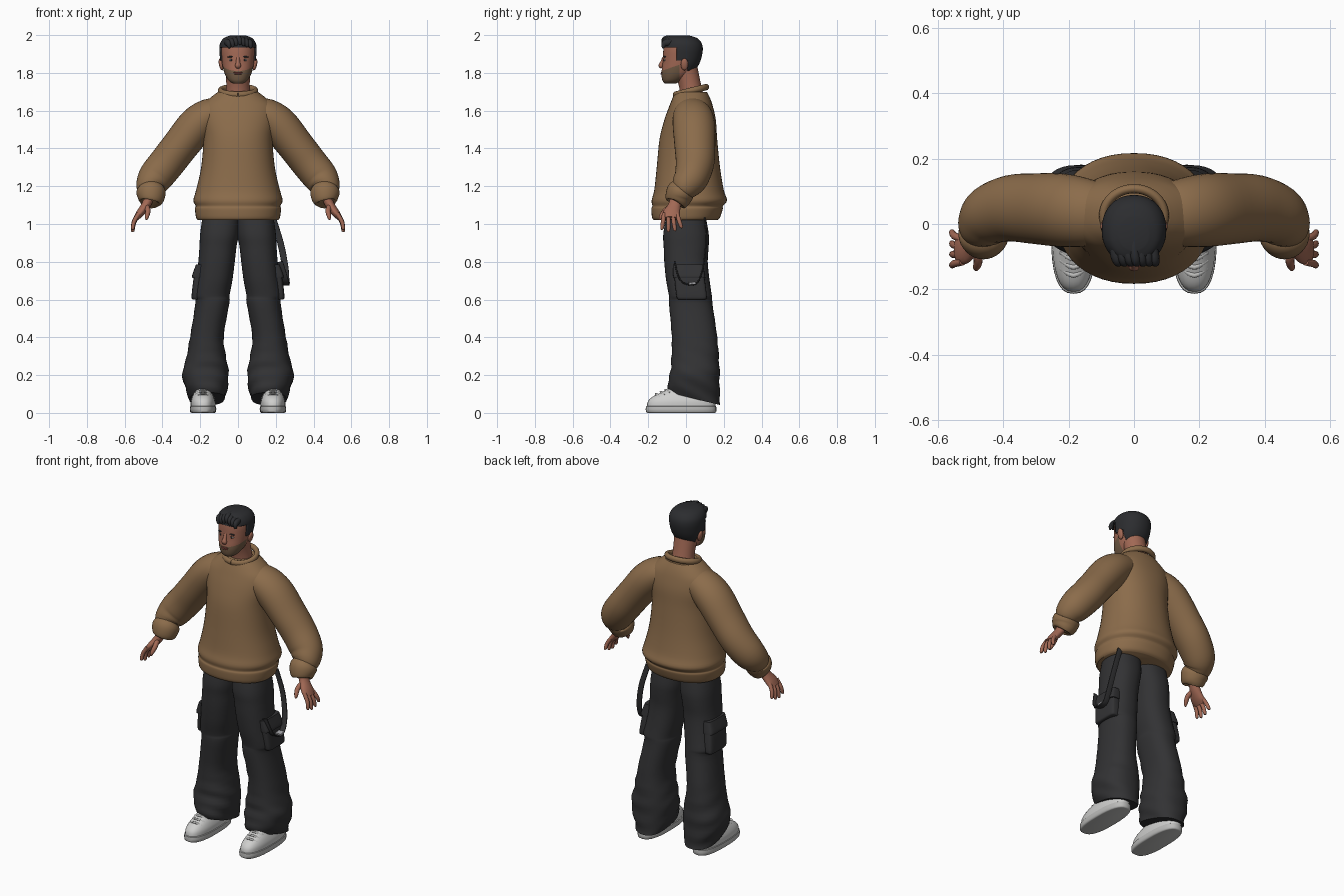
import bpy, bmesh, math
from mathutils import Vector

cube = bpy.data.objects.get("Cube")
if cube:
    bpy.data.objects.remove(cube, do_unlink=True)


def material(name, r, g, b):
    m = bpy.data.materials.new(name)
    m.use_nodes = True
    m.diffuse_color = (r, g, b, 1)
    bsdf = m.node_tree.nodes["Principled BSDF"]
    bsdf.inputs["Base Color"].default_value = (r, g, b, 1)
    bsdf.inputs["Roughness"].default_value = .8
    return m


SWEATER = material("brown knit", .26, .15, .07)
DENIM = material("charcoal cloth", .032, .032, .034)
SKIN = material("skin", .36, .14, .09)
BEARD = material("stubble", .17, .105, .06)
HAIR = material("black hair", .025, .026, .029)
LIP = material("lips", .25, .07, .055)
SHOE = material("pale shoe", .62, .62, .61)
SOLE = material("shoe sole", .5, .5, .49)
EYE = material("eye white", .5, .45, .42)
METAL = material("steel", .4, .4, .42)
made = []


def finish(name, bm, *mats):
    bmesh.ops.recalc_face_normals(bm, faces=bm.faces)
    mesh = bpy.data.meshes.new(name)
    bm.to_mesh(mesh)
    bm.free()
    for m in mats:
        mesh.materials.append(m)
    ob = bpy.data.objects.new(name, mesh)
    bpy.context.scene.collection.objects.link(ob)
    made.append(ob)
    return ob


def smooth_rows(rows, steps):
    """Catmull-Rom interpolation of equally long number rows."""
    out = []
    for i in range(len(rows) - 1):
        a, b, c, d = (rows[min(max(i + k, 0), len(rows) - 1)] for k in (-1, 0, 1, 2))
        for s in range(steps):
            t = s / steps
            out.append([q + t / 2 * (r - p + t * (2 * p - 5 * q + 4 * r - w + t * (3 * (q - r) + w - p)))
                        for p, q, r, w in zip(a, b, c, d)])
    return out + [list(rows[-1])]


def loft(rows, sides=32, steps=4, power=2, flat=False, axis=(0, 1, 0), s=1):
    """Skin rings of (x, y, z, radius along axis, other radius)."""
    bm = bmesh.new()
    rows = smooth_rows(rows, steps)
    pts = [Vector(r[:3]) for r in rows]
    rings = []
    for i, (p, row) in enumerate(zip(pts, rows)):
        t = Vector((0, 0, 1)) if flat else pts[min(i + 1, len(pts) - 1)] - pts[max(i - 1, 0)]
        t.normalize()
        u = Vector(axis)
        u = (u - t * u.dot(t)).normalized()
        v = t.cross(u)
        ring = []
        for k in range(sides):
            ang = math.tau * k / sides
            c, n = math.cos(ang), math.sin(ang)
            c = math.copysign(abs(c) ** (2 / power), c)
            n = math.copysign(abs(n) ** (2 / power), n)
            q = p + u * row[3] * c + v * row[4] * n
            ring.append(bm.verts.new((q.x * s, q.y, q.z)))
        rings.append(ring)
    for a, b in zip(rings, rings[1:]):
        for k in range(sides):
            j = (k + 1) % sides
            bm.faces.new((a[k], a[j], b[j], b[k]))
    bm.faces.new(rings[0])
    bm.faces.new(rings[-1])
    return bm


def levels(*rows):
    """Turn (z, x0, x1, y0, y1) extents into ring rows."""
    return [((a + b) / 2, (c + d) / 2, z, (d - c) / 2, (b - a) / 2) for z, a, b, c, d in rows]


def blob(name, mat, loc, size, tilt=0):
    bm = bmesh.new()
    bmesh.ops.create_uvsphere(bm, u_segments=20, v_segments=12, radius=1)
    ob = finish(name, bm, mat)
    ob.location, ob.scale, ob.rotation_euler.y = loc, size, tilt
    return ob


def cut(bm, co, no):
    bmesh.ops.bisect_plane(bm, geom=bm.verts[:] + bm.edges[:] + bm.faces[:], plane_co=co, plane_no=no)


# Sweater body: half width, front, back at each height
body = [(1.02, .212, -.17, .165), (1.035, .222, -.18, .18), (1.08, .228, -.183, .195),
        (1.095, .224, -.178, .195), (1.125, .236, -.182, .217), (1.18, .222, -.168, .2),
        (1.3, .195, -.155, .18), (1.45, .184, -.14, .165), (1.55, .2, -.115, .158),
        (1.62, .195, -.09, .143), (1.665, .15, -.072, .128), (1.7, .105, -.055, .11)]
finish("sweater_body", loft(levels(*[(z, -w, w, f, b) for z, w, f, b in body]),
                            sides=48, power=2.2, flat=True), SWEATER)

# Ribbed collar, higher at the back
n = 16
collar = [(.093 * math.sin(i * math.tau / n), .026 - .082 * math.cos(i * math.tau / n),
           1.705 - .02 * math.cos(i * math.tau / n), .017, .014) for i in range(n + 1)]
finish("collar", loft(collar, sides=12, axis=(0, 0, 1)), SWEATER)

# Neck and head
finish("neck", loft([(0, .035, 1.66, .062, .066), (0, .02, 1.74, .058, .062),
                     (0, .0, 1.82, .062, .066)]), SKIN)
skull = [(1.745, .03, -.115, -.05), (1.76, .05, -.125, -.02), (1.79, .068, -.13, .025),
         (1.82, .078, -.128, .05), (1.85, .084, -.124, .066), (1.885, .088, -.122, .076),
         (1.92, .09, -.12, .08), (1.95, .085, -.115, .073), (1.975, .066, -.103, .05),
         (1.988, .035, -.075, .012)]
bm = loft(levels(*[(z, -w, w, f, b) for z, w, f, b in skull]), sides=40, flat=True, power=2.15)
beard_co, beard_no = Vector((0, -.13, 1.81)), Vector((0, -.35, 1))
cut(bm, beard_co, beard_no)
cut(bm, (0, -.035, 0), (0, 1, 0))
for f in bm.faces:
    c = f.calc_center_median()
    f.material_index = int((c - beard_co).dot(beard_no) < 0 and c.y < -.035)
finish("head", bm, SKIN, BEARD)

# Cropped hair shell with hairline, temples and nape
g = .009
bm = loft(levels(*[(z + g, -w - g, w + g, f - g / 2, b + g) for z, w, f, b in skull]),
          sides=40, flat=True, power=2.15)
for z in (1.935, 1.865, 1.805):
    cut(bm, (0, 0, z), (0, 0, 1))
for y in (-.05, .01):
    cut(bm, (0, y, 0), (0, 1, 0))
bare = []
for f in bm.faces:
    c = f.calc_center_median()
    if not (c.z > 1.935 or (c.y > -.05 and c.z > 1.865) or (c.y > .01 and c.z > 1.805)):
        bare.append(f)
bmesh.ops.delete(bm, geom=bare, context='FACES')
hair = finish("hair", bm, HAIR)
thick = hair.modifiers.new("thickness", 'SOLIDIFY')
thick.thickness = .01
for i in range(7):
    x = (i - 3) * .019
    lift = 1.974 - abs(i - 3) * .006
    finish("fringe_lock", loft([(x * .6, -.02, 1.985, .008, .012), (x, -.075, lift + .008, .017, .016),
                                (x + .006, -.113, lift, .018, .015), (x + .012, -.122, lift - .025, .005, .006)],
                               sides=12, axis=(0, 0, 1)), HAIR)

# Face
finish("nose", loft([(0, -.116, 1.882, .008, .009), (0, -.127, 1.855, .01, .011),
                     (0, -.132, 1.838, .013, .016), (0, -.125, 1.828, .008, .011)], sides=16), SKIN)
blob("upper_lip", LIP, (0, -.127, 1.802), (.024, .007, .004))
blob("lower_lip", LIP, (0, -.127, 1.795), (.02, .008, .005))
for s in (1, -1):
    blob("eye", EYE, (s * .035, -.109, 1.868), (.014, .008, .006))
    blob("iris", HAIR, (s * .035, -.114, 1.868), (.006, .005, .006))
    blob("eyebrow", HAIR, (s * .036, -.112, 1.886), (.02, .007, .0045), s * .12)
    blob("ear", SKIN, (s * .09, -.008, 1.845), (.011, .02, .032), s * .2)

for s in (1, -1):
    # Loose sleeve gathered into a cuff
    finish("sleeve", loft([(.08, .03, 1.585, .09, .08), (.15, .035, 1.572, .105, .092),
                           (.22, .042, 1.52, .112, .1), (.305, .047, 1.415, .108, .096),
                           (.375, .048, 1.325, .102, .095), (.435, .03, 1.25, .092, .092),
                           (.46, .0, 1.205, .08, .08), (.463, -.02, 1.178, .064, .068)],
                          sides=36, s=s), SWEATER)
    finish("cuff", loft([(.46, -.015, 1.19, .06, .062), (.46, -.028, 1.172, .073, .077),
                         (.462, -.04, 1.14, .07, .073), (.467, -.046, 1.115, .06, .06),
                         (.468, -.048, 1.11, .045, .045)], s=s), SWEATER)
    # Hand
    finish("palm", loft([(.468, -.05, 1.14, .032, .026), (.49, -.062, 1.095, .034, .024),
                         (.52, -.077, 1.055, .046, .021), (.54, -.08, 1.03, .04, .014)],
                        sides=20, s=s), SKIN)
    for i in range(4):
        y, reach = -.047 - i * .023, (.06, .075, .08, .068)[i]
        tip = -.025 - i * .034
        finish("finger", loft([(.525, y, 1.055, .011, .012), (.55, (y + tip) / 2, 1.047 - reach / 2, .0115, .011),
                               (.557, tip, 1.045 - reach, .009, .009), (.557, tip, 1.038 - reach, .003, .003)],
                              sides=12, s=s), SKIN)
    finish("thumb", loft([(.485, -.075, 1.095, .015, .014), (.477, -.11, 1.07, .014, .014),
                          (.482, -.132, 1.04, .011, .011), (.485, -.14, 1.022, .004, .004)],
                         sides=12, s=s), SKIN)

    # Wide trouser leg with slanted hem and soft folds
    bm = loft(levels((1.06, -.01, .185, -.1, .1), (.95, -.005, .2, -.12, .12), (.88, .008, .204, -.118, .12),
                     (.8, .017, .21, -.115, .115), (.7, .03, .222, -.105, .125), (.62, .045, .235, -.09, .137),
                     (.58, .046, .226, -.09, .14), (.4, .076, .254, -.075, .165), (.28, .06, .276, -.078, .175),
                     (.21, .05, .295, -.082, .178), (.13, .056, .278, -.096, .178), (.075, .07, .256, -.09, .183)),
              sides=40, power=2.3, flat=True, s=s)
    for v in bm.verts:
        low = max(0, 1 - v.co.z / .3)
        fold = .004 * math.sin(v.co.z * 70 + v.co.y * 25) * max(0, 1 - v.co.z / .7)
        v.co.y += fold
        v.co.x += s * fold
        v.co.z -= .33 * low * (v.co.y - .045)
    finish("trouser_leg", bm, DENIM)
    finish("cargo_pocket", loft(levels((.6, .19, .238, -.04, .1), (.615, .18, .246, -.05, .11),
                                       (.7, .17, .237, -.06, .1), (.76, .165, .226, -.065, .09)),
                                power=5, flat=True, s=s), DENIM)
    finish("pocket_flap", loft(levels((.715, .18, .242, -.066, .102), (.73, .17, .242, -.068, .1),
                                      (.785, .16, .223, -.07, .09)), power=5, flat=True, s=s), DENIM)

    # Shoe
    finish("shoe_sole", loft(levels((0, .125, .245, -.2, .152), (.006, .116, .253, -.212, .16),
                                    (.034, .116, .253, -.212, .16), (.036, .125, .245, -.2, .152)),
                             steps=2, power=2.6, flat=True, s=s), SOLE)
    finish("shoe_upper", loft(levels((.03, .12, .25, -.208, .156), (.06, .12, .25, -.202, .156),
                                     (.085, .127, .243, -.178, .152), (.11, .137, .233, -.128, .148),
                                     (.135, .145, .225, -.075, .145), (.15, .155, .215, -.05, .14)),
                              power=2.5, flat=True, s=s), SHOE)
    for i in range(4):
        y, z = -.158 + i * .025, .097 + i * .011
        finish("shoe_lace", loft([(.145, y + .022, z - .012, .006, .004), (.185, y, z + .004, .007, .005),
                                  (.225, y + .022, z - .012, .006, .004)], sides=8, s=s), SOLE)

# Hanging strap looped at the left hip
finish("hip_strap", loft([(.185, .1, 1.03, .016, .004), (.225, .105, .9, .017, .004),
                          (.25, .09, .77, .017, .004), (.255, .06, .69, .017, .004),
                          (.255, .01, .68, .017, .004), (.248, -.035, .71, .017, .004),
                          (.222, -.06, .8, .016, .004)], sides=12, power=4, axis=(1, 0, 0)), DENIM)
finish("strap_buckle", loft([(.256, .015, .685, .019, .007), (.256, .05, .688, .019, .007)],
                            sides=12, power=4, axis=(1, 0, 0)), METAL)

# Smooth shading with kept creases
bpy.ops.object.select_all(action='DESELECT')
for ob in made:
    ob.select_set(True)
bpy.context.view_layer.objects.active = made[0]
bpy.ops.object.shade_smooth_by_angle(angle=math.radians(45))
